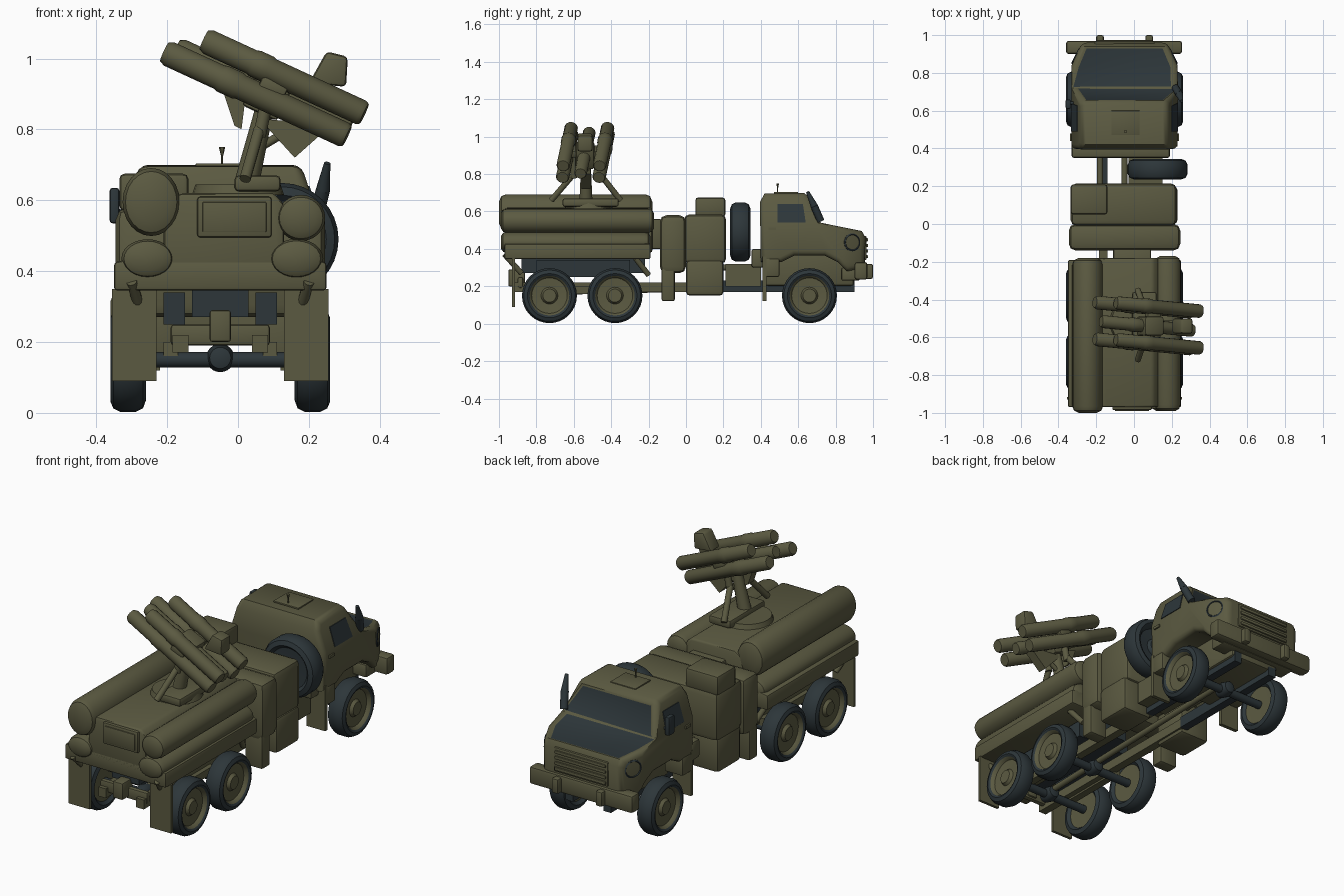
import bpy, bmesh, math
from mathutils import Vector, Matrix

if "Cube" in bpy.data.objects:
    bpy.data.objects.remove(bpy.data.objects["Cube"])

CX = -0.05  # centre line of the truck body


def material(name, col):
    m = bpy.data.materials.new(name)
    m.diffuse_color = (*col, 1)
    m.use_nodes = True
    m.node_tree.nodes["Principled BSDF"].inputs["Base Color"].default_value = m.diffuse_color
    return m


OLIVE = material("olive_paint", (0.105, 0.102, 0.053))
DARK = material("dark_rubber_glass", (0.026, 0.037, 0.042))


def finish(name, bm, mat=OLIVE, second=None):
    bmesh.ops.recalc_face_normals(bm, faces=bm.faces)
    me = bpy.data.meshes.new(name)
    bm.to_mesh(me)
    bm.free()
    for m in (mat, second):
        if m:
            me.materials.append(m)
    ob = bpy.data.objects.new(name, me)
    bpy.context.collection.objects.link(ob)
    return ob


def bevel(bm, edges, w, seg=2):
    bmesh.ops.bevel(bm, geom=edges, offset=w, segments=seg, profile=0.5,
                    affect='EDGES', clamp_overlap=True)


def box(name, x, y, z, mat=OLIVE, bev=0.0, rot=0.0):
    bm = bmesh.new()
    bmesh.ops.create_cube(bm, size=1)
    c = Vector(((x[0] + x[1]) / 2, (y[0] + y[1]) / 2, (z[0] + z[1]) / 2))
    bmesh.ops.scale(bm, vec=(x[1] - x[0], y[1] - y[0], z[1] - z[0]), verts=bm.verts)
    if bev:
        bevel(bm, bm.edges[:], bev)
    bm.transform(Matrix.Translation(c) @ Matrix.Rotation(rot, 4, 'Y'))
    return finish(name, bm, mat)


def prism(pts, axis, a, b):
    """Extrude a closed profile along x (points are y,z) or y (points are x,z)."""
    bm = bmesh.new()
    put = (lambda p, t: (t, *p)) if axis == 'x' else (lambda p, t: (p[0], t, p[1]))
    f = bm.faces.new([bm.verts.new(put(p, a)) for p in pts])
    r = bmesh.ops.extrude_face_region(bm, geom=[f])
    vs = [v for v in r['geom'] if isinstance(v, bmesh.types.BMVert)]
    bmesh.ops.translate(bm, vec=put((0, 0), b - a), verts=vs)
    bmesh.ops.recalc_face_normals(bm, faces=bm.faces)
    return bm


def lathe(name, prof, loc, d, mat=OLIVE, second=None, split=None, n=24, squash=1.0):
    """Spin (radius, height) points round direction d; faces beyond split take the second colour."""
    bm = bmesh.new()
    rings = [[bm.verts.new((r * squash * math.cos(2 * math.pi * i / n),
                            r * math.sin(2 * math.pi * i / n), h)) for i in range(n)] for r, h in prof]
    for k in range(len(rings) - 1):
        mid = (prof[k][0] + prof[k + 1][0]) / 2
        for i in range(n):
            j = (i + 1) % n
            f = bm.faces.new((rings[k][i], rings[k][j], rings[k + 1][j], rings[k + 1][i]))
            f.material_index = int(split is not None and mid > split)
    bmesh.ops.remove_doubles(bm, verts=bm.verts, dist=1e-5)
    bm.transform(Matrix.Translation(loc) @ Vector(d).to_track_quat('Z', 'Y').to_matrix().to_4x4())
    return finish(name, bm, mat, second)


def rod(name, p, q, r, mat=OLIVE, r2=None, n=12):
    p, q = Vector(p), Vector(q)
    L = (q - p).length
    return lathe(name, [(0, 0), (r, 0), (r2 or r, L), (0, L)], p, q - p, mat, n=n)


def wheel(name, loc, d, s=1.0, hub=OLIVE):
    prof = [(0, .036), (.035, .036), (.045, .02), (.095, .024), (.106, .044), (.118, .05),
            (.137, .042), (.147, .022), (.147, -.022), (.137, -.042), (.115, -.05), (.1, -.035), (0, -.03)]
    return lathe(name, [(r * s, h * s) for r, h in prof], loc, d, hub, DARK, 0.105 * s, 32)


def tank(name, x, z, r, y0, y1, squash=1.0):
    L = y1 - y0
    e = 0.035
    prof = [(0, 0), (r * .6, 0), (r * .9, e * .35), (r, e), (r, L - e), (r * .9, L - e * .35), (r * .6, L), (0, L)]
    return lathe(name, prof, (x, y0, z), (0, 1, 0), squash=squash)


# Wheels, axles, flaps on both sides
for s, side in ((1, "right"), (-1, "left")):
    for y, nm in ((-.73, "rear"), (-.38, "middle"), (.66, "front")):
        wheel(f"{nm}_wheel_{side}", (CX + s * .26, y, .15), (s, 0, 0))
    box(f"rear_mud_flap_{side}", sorted((CX + s * .18, CX + s * .305)), (-.93, -.915), (.09, .35))
    box(f"front_mud_flap_{side}", sorted((CX + s * .17, CX + s * .28)), (.41, .43), (.12, .36))
    box(f"rear_rail_{side}", sorted((CX + s * .09, CX + s * .135)), (-.92, .2), (.17, .22))
    box(f"front_rail_{side}", sorted((CX + s * .09, CX + s * .135)), (.2, .9), (.17, .23), DARK)
    box(f"wheel_guard_{side}", sorted((CX + s * .1, CX + s * .16)), (-.8, -.3), (.25, .34), DARK)
    box(f"fuel_tank_{side}", sorted((CX + s * .1, CX + s * .28)), (0, .2), (.15, .34), bev=.02)
    box(f"locker_leg_{side}", sorted((CX + s * .18, CX + s * .285)), (-.13, -.06), (.12, .35), bev=.01)
    box(f"spring_pack_{side}", sorted((CX + s * .12, CX + s * .16)), (-.75, -.36), (.16, .2))
    rod(f"rear_bracket_{side}", (CX + s * .25, -.97, .37), (CX + s * .22, -.88, .27), .015)
    rod(f"fore_bracket_{side}", (CX + s * .25, -.27, .35), (CX + s * .22, -.2, .26), .015)
for y, nm in ((-.73, "rear"), (-.38, "middle"), (.66, "front")):
    rod(f"{nm}_axle", (CX - .25, y, .15), (CX + .25, y, .15), .022, DARK)
    lathe(f"{nm}_differential", [(0, -.05), (.03, -.04), (.04, 0), (.03, .04), (0, .05)], (CX, y, .155), (0, 1, 0), DARK)
rod("drive_shaft", (CX, -.7, .17), (CX, .6, .2), .016)
box("rear_subframe", (CX - .08, CX + .08), (-.88, -.22), (.27, .36), DARK)
box("rear_cross_member", (CX - .14, CX + .14), (-.9, -.87), (.19, .25), bev=.01)
box("tow_hitch", (CX - .03, CX + .03), (-.95, -.86), (.2, .29), bev=.008)
box("engine_block", (CX - .15, CX + .15), (.42, .9), (.2, .42), bev=.02)

# Rear launcher deck with centre housing and side canisters
bm = prism([(-.35, .345), (-.35, .425), (-.3, .435), (.2, .435), (.25, .425), (.25, .345)], 'y', -.97, -.19)
bevel(bm, bm.edges[:], .01)
finish("deck", bm)
bm = prism([(-.21, .38), (-.21, .59), (-.16, .62), (.1, .62), (.13, .59), (.13, .38)], 'y', -.97, -.18)
bevel(bm, bm.edges[:], .012)
finish("centre_housing", bm)
box("rear_hatch", (-.115, .095), (-.985, -.96), (.495, .61), bev=.008)
box("rear_hatch_panel", (-.1, .08), (-.99, -.98), (.51, .595), bev=.003)
tank("upper_canister_left", -.245, .595, .096, -1, -.18, .84)
tank("upper_canister_right", .178, .55, .065, -.99, -.17, 1.05)
tank("lower_canister_left", -.255, .435, .055, -.99, -.19, 1.35)
tank("lower_canister_right", .165, .435, .056, -.99, -.19, 1.35)

# Middle cabinets
box("rear_cabinet", (-.345, .245), (-.14, 0), (.27, .58), bev=.035)
box("front_cabinet", (-.335, .225), (-.01, .215), (.32, .585), bev=.03)
box("roof_locker", (-.335, -.14), (.05, .21), (.57, .675), bev=.015)
box("deck_link", (-.11, .09), (-.26, -.13), (.4, .56), bev=.01)

# Spare wheel and brackets behind the cab
wheel("spare_wheel", (.125, .29, .49), (0, 1, 0), 1.08, DARK)
box("spare_carrier", (-.03, .15), (.21, .4), (.2, .32))
rod("intake_pipe", (-.18, .2, .3), (-.18, .4, .3), .016)
box("cab_rear_bracket", (-.33, .19), (.35, .42), (.3, .4), bev=.012)

# Cab: side profile, narrowed toward roof and nose, with dark screen and bonnet
bm = prism([(.40, .33), (.395, .65), (.42, .695), (.63, .70), (.655, .68), (.72, .54), (.94, .495),
            (.96, .46), (.955, .3), (.86, .28), (.81, .33), (.74, .365), (.58, .365), (.51, .33)],
           'x', CX - .28, CX + .28)
for co, no in (((0, 0, .54), (0, 0, 1)), ((0, .84, 0), (0, 1, 0))):
    bmesh.ops.bisect_plane(bm, geom=bm.verts[:] + bm.edges[:] + bm.faces[:], plane_co=co, plane_no=no)


def half_width(y, z):
    return .28 - max(0, z - .54) * .32 - max(0, y - .84) * .45


for v in bm.verts:
    v.co.x = CX + math.copysign(half_width(v.co.y, v.co.z), v.co.x - CX)
bm.normal_update()
rim = [e for e in bm.edges if len(e.link_faces) == 2
       and sum(abs(f.normal.x) > .7 for f in e.link_faces) == 1]
bevel(bm, rim, .026, 3)
bm.normal_update()
glass = [f for f in bm.faces if f.normal.y > .15 and f.normal.z > .15 and abs(f.normal.x) < .1
         and .49 < f.calc_center_median().z < .66 and f.calc_area() > .01]
bmesh.ops.inset_region(bm, faces=glass, thickness=.012, depth=-.004)
for f in glass:
    f.material_index = 1
finish("cab", bm, OLIVE, DARK)

# Side windows, mirrors, headlights and handles
for s, side in ((1, "right"), (-1, "left")):
    bm = bmesh.new()
    loops = [[bm.verts.new((CX + s * (half_width(y, z) + o), y, z)) for y, z in
              ((.49, .542), (.64, .542), (.625, .64), (.49, .64))] for o in (-.004, .004)]
    bm.faces.new(loops[0])
    bm.faces.new(loops[1])
    for i in range(4):
        j = (i + 1) % 4
        bm.faces.new((loops[0][i], loops[0][j], loops[1][j], loops[1][i]))
    finish(f"side_window_{side}", bm, DARK)
    lathe(f"headlight_{side}", [(0, .012), (.039, .01), (.042, .014), (.048, .01), (.05, -.02), (0, -.02)],
          (CX + s * .25, .885, .435), (s, .5, 0), OLIVE, DARK, .0385)
    box(f"door_handle_{side}", sorted((CX + s * .275, CX + s * .288)), (.44, .48), (.5, .515))
    box(f"cab_step_{side}", sorted((CX + s * .17, CX + s * .28)), (.42, .5), (.25, .35), bev=.01)
    box(f"tow_hook_{side}", sorted((CX + s * .11, CX + s * .15)), (.95, 1.0), (.24, .32), bev=.01)
box("mirror_left", (-.362, -.335), (.61, .66), (.535, .635), DARK, .008)
rod("mirror_arm", (-.31, .64, .56), (-.345, .64, .57), .008, DARK)
rod("horn_lower", (.22, .72, .55), (.24, .685, .63), .02, DARK, .02)
rod("horn_upper", (.24, .685, .63), (.252, .65, .705), .02, DARK, .009)

# Nose: bumper, grille bars, roof hatch and aerial
box("front_bumper", (-.36, .255), (.9, .97), (.235, .33), bev=.015)
box("bumper_mount", (-.28, .18), (.83, .93), (.23, .3), bev=.01)
box("grille_back", (CX - .16, CX + .16), (.945, .965), (.34, .47), bev=.006)
for i in range(4):
    box(f"grille_bar_{i}", (CX - .15, CX + .15), (.945, .973), (.35 + i * .03, .367 + i * .03), bev=.004)
box("roof_hatch", (-.12, .03), (.47, .6), (.695, .704), bev=.003)
rod("aerial_mast", (-.045, .49, .69), (-.045, .49, .735), .003, n=6)
rod("aerial_tip", (-.045, .49, .72), (-.045, .49, .75), .002, r2=.009, n=6)

# Turret base and A-frame stand
lathe("turret_ring", [(0, 0), (.13, 0), (.12, .03), (0, .03)], (.0, -.52, .615), (0, 0, 1))
box("turret_block", (-.01, .12), (-.66, -.36), (.625, .67), bev=.012)
for i, (ya, yb) in enumerate(((-.72, -.6), (-.35, -.46))):
    rod(f"stand_leg_{i}", (.02, ya, .66), (.06, yb, .8), .016)
    rod(f"stand_upright_{i}", (.06, yb, .78), (.09, yb, .92), .018)
rod("stand_post", (.025, -.535, .65), (.08, -.535, .88), .035, r2=.025)
rod("stand_strut", (.03, -.53, .73), (.18, -.53, .82), .012)

# Tilted launch tubes, turned slightly to one side
D = Vector((.51, -.05, -.235)).normalized()


def launch_tube(name, c, L, r):
    prof = [(0, 0), (r * .8, 0), (r, .015), (r, L * .3), (r * 1.1, L * .32), (r * 1.1, L * .4), (r, L * .42),
            (r, L - .01), (r * .85, L), (0, L)]
    return lathe(name, prof, Vector(c) - D * L / 2, D, n=16)


for i, y in enumerate((-.635, -.44)):
    launch_tube(f"lower_tube_{i}", (.05, y, .9), .57, .036)
    launch_tube(f"upper_tube_{i}", (.13, y, .948), .5, .036)
launch_tube("centre_tube", (.07, -.54, .915), .54, .034)
tilt = math.atan2(.235, .51)
box("tube_cradle", (.06, .14), (-.66, -.42), (.9, .94), bev=.008, rot=tilt)
box("pivot_block", (.03, .14), (-.59, -.49), (.84, .96), bev=.012, rot=tilt)
bm = prism([(.2, .93), (.25, 1.02), (.31, 1.005), (.305, .92)], 'y', -.58, -.5)
bevel(bm, bm.edges[:], .012)
finish("sight_box", bm)
bm = prism([(.06, .83), (.18, .82), (.25, .8), (.16, .72)], 'y', -.56, -.51)
finish("counterweight_plate", bm)
bm = prism([(-.04, .9), (.02, .88), (.01, .8), (-.01, .81)], 'y', -.56, -.51)
finish("front_fin", bm)

# Smooth rounded surfaces while keeping edges sharp
bpy.ops.object.select_all(action='SELECT')
bpy.context.view_layer.objects.active = bpy.context.scene.objects[0]
bpy.ops.object.shade_smooth_by_angle(angle=math.radians(38))
